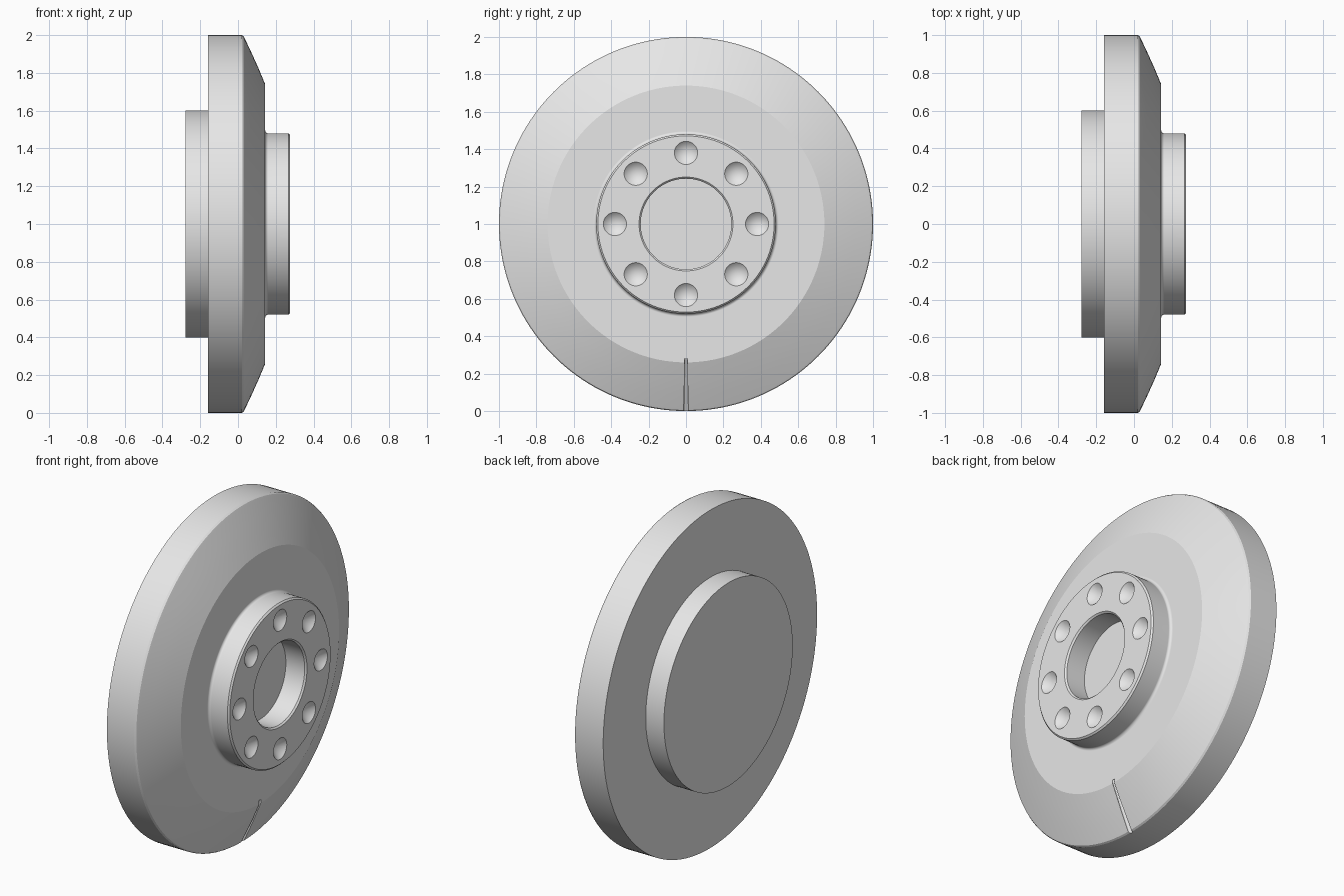
import bpy
import bmesh
from math import radians, sin, cos, pi
from mathutils import Vector, Matrix

default = bpy.data.objects.get("Cube")
if default:
    bpy.data.objects.remove(default, do_unlink=True)

CENTER = Vector((0, 0, 1))
FACE_X, HUB_X = 0.144, 0.276

steel = bpy.data.materials.new("light grey metal")
steel.diffuse_color = (0.8, 0.8, 0.8, 1)
steel.use_nodes = True
steel.node_tree.nodes["Principled BSDF"].inputs["Base Color"].default_value = (0.8, 0.8, 0.8, 1)


def add_object(name, bm):
    bmesh.ops.recalc_face_normals(bm, faces=bm.faces)
    mesh = bpy.data.meshes.new(name)
    bm.to_mesh(mesh)
    bm.free()
    mesh.materials.append(steel)
    obj = bpy.data.objects.new(name, mesh)
    bpy.context.collection.objects.link(obj)
    return obj


def arc(x, r, radius, start, end, steps=6):
    """Points (x, r) along a rounded corner, angles in degrees."""
    angles = [radians(start + (end - start) * i / steps) for i in range(steps + 1)]
    return [(x + radius * cos(a), r + radius * sin(a)) for a in angles]


def lathe(name, profile, steps=160):
    """Turn an (x, radius) profile around the wheel axis."""
    bm = bmesh.new()
    verts = [bm.verts.new((x, 0, 1 + r)) for x, r in profile]
    edges = [bm.edges.new(pair) for pair in zip(verts, verts[1:])]
    bmesh.ops.spin(bm, geom=verts + edges, cent=CENTER, axis=(1, 0, 0),
                   angle=2 * pi, steps=steps, use_merge=False)
    bmesh.ops.remove_doubles(bm, verts=bm.verts, dist=0.0002)
    return add_object(name, bm)


def cone_between(bm, start, end, r1, r2, sides):
    """Cone or cylinder running from start to end."""
    span = end - start
    turn = span.to_track_quat('Z', 'Y').to_matrix().to_4x4()
    bmesh.ops.create_cone(bm, cap_ends=True, segments=sides, radius1=r1, radius2=r2,
                          depth=span.length,
                          matrix=Matrix.Translation((start + end) / 2) @ turn)


# Disc, rear boss and front hub as one turned profile
bevel = [(0.144, 0.74), (0.108, 0.826), (0.07, 0.91), (0.036, 0.982)]
profile = [(-0.277, 0), (-0.277, 0.602), (-0.158, 0.602), (-0.158, 1.0), (0.02, 1.0)]
profile += [(0.03, 0.994)] + bevel[::-1]
profile += arc(FACE_X + 0.016, 0.496, 0.016, 180, 270)
profile += [(HUB_X - 0.009, 0.48), (HUB_X, 0.471), (HUB_X, 0.251),
            (HUB_X - 0.009, 0.242), (FACE_X, 0.242), (FACE_X, 0)]
disc = lathe("disc_with_hub", profile)

# Ring of conical bolt sockets and the index groove on the bevel
cut = bmesh.new()
for i in range(8):
    a = i * pi / 4
    spot = CENTER + Vector((0, cos(a), sin(a))) * 0.38
    lift, depth, radius = 0.01, 0.06, 0.062
    cone_between(cut, spot + Vector((HUB_X + lift, 0, 0)),
                 spot + Vector((HUB_X - depth, 0, 0)),
                 radius * (1 + lift / depth), 0, 48)
cone_between(cut, Vector((0.146, 0, 0.28)), Vector((0.025, 0, -0.005)), 0.009, 0.013, 16)
cutter = add_object("socket_cutter", cut)
cutter.hide_render = True

boolean = disc.modifiers.new("sockets", 'BOOLEAN')
boolean.operation = 'DIFFERENCE'
boolean.solver = 'EXACT'
boolean.object = cutter

bpy.ops.object.select_all(action='DESELECT')
bpy.context.view_layer.objects.active = disc
disc.select_set(True)
bpy.ops.object.modifier_apply(modifier=boolean.name)
bpy.data.objects.remove(cutter, do_unlink=True)

# Smooth turned surfaces with crisp edges
bpy.ops.object.shade_smooth_by_angle(angle=radians(18))
weighted = disc.modifiers.new("even shading", 'WEIGHTED_NORMAL')
weighted.keep_sharp = True
